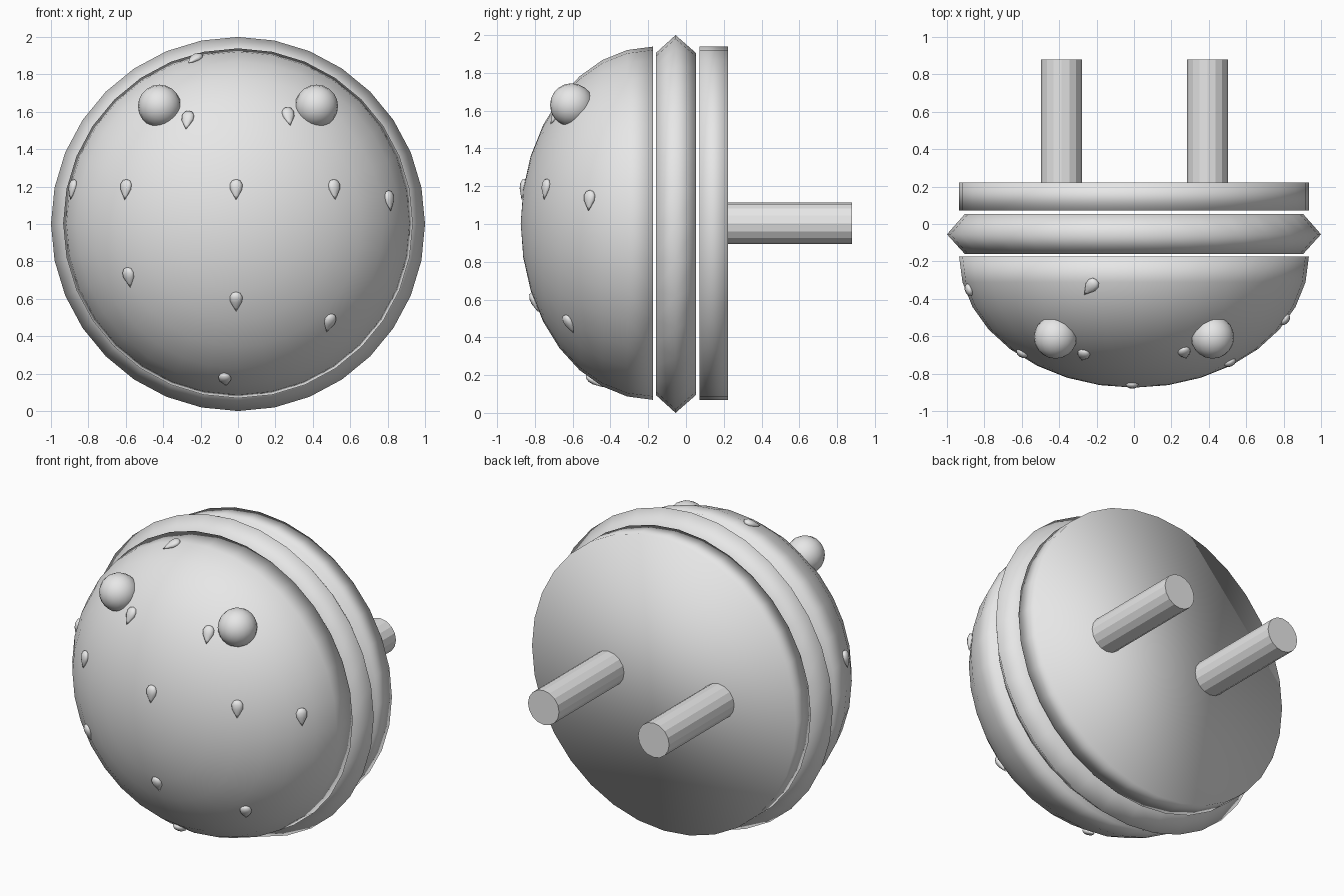
import bpy, bmesh, math
from mathutils import Matrix, Vector

if "Cube" in bpy.data.objects:
    bpy.data.objects.remove(bpy.data.objects["Cube"])

grey = bpy.data.materials.new("plain_grey")
grey.diffuse_color = (0.8, 0.8, 0.8, 1)
grey.use_nodes = True
grey.node_tree.nodes["Principled BSDF"].inputs["Base Color"].default_value = grey.diffuse_color


def lathe(name, profile, segs, matrix, smooth=True):
    """Spin (radius, y) points around the y axis; zero radius makes a pole."""
    bm = bmesh.new()
    rings = []
    for r, y in profile:
        n = 1 if r == 0 else segs
        rings.append([bm.verts.new((r * math.cos(2 * math.pi * i / segs), y,
                                    r * math.sin(2 * math.pi * i / segs))) for i in range(n)])
    for a, b in zip(rings, rings[1:]):
        for i in range(segs):
            j = (i + 1) % segs
            quad = [a[i % len(a)], a[j % len(a)], b[j % len(b)], b[i % len(b)]]
            bm.faces.new(list(dict.fromkeys(quad)))
    for ring in (rings[0], rings[-1]):
        if len(ring) > 1:
            bm.faces.new(ring)
    bmesh.ops.transform(bm, matrix=matrix, verts=bm.verts)
    bmesh.ops.recalc_face_normals(bm, faces=bm.faces)
    for f in bm.faces:
        f.smooth = smooth
    mesh = bpy.data.meshes.new(name)
    bm.to_mesh(mesh)
    bm.free()
    mesh.materials.append(grey)
    ob = bpy.data.objects.new(name, mesh)
    bpy.context.collection.objects.link(ob)
    return ob


# Domed front, bevelled middle ring and flat back, all around one axis
R, DEPTH, RIM = 0.935, 0.70, -0.175
centre = Matrix.Translation((0, 0, 1.0))
arc = [math.pi / 2 * i / 8 for i in range(9)]
dome = [(R * math.cos(a) if a < 1.57 else 0, RIM - DEPTH * math.sin(a)) for a in arc]
lift = Matrix.Translation((0, 0, 1.004))
lathe("front_dome", dome, 32, lift)
lathe("middle_ring", [(0.905, -0.16), (1.0, -0.055), (0.905, 0.053)], 32, centre)
lathe("back_disc", [(R, 0.072), (R, 0.222)], 32, lift)

# Two pegs at the back
for side, x in (("left", -0.387), ("right", 0.393)):
    lathe(side + "_peg", [(0.11, 0.2), (0.11, 0.88)], 16,
          Matrix.Translation((x, 0, 1.003)), smooth=False)

# Ball eyes
ball = [(0.115 * math.sin(math.pi * i / 10) if 0 < i < 10 else 0,
         -0.115 * math.cos(math.pi * i / 10)) for i in range(11)]
for side, s in (("left", -1), ("right", 1)):
    lathe(side + "_eye", ball, 20, Matrix.Translation((s * 0.42, -0.605, 1.63)))

# Teardrop seeds lying on the dome, tips pointing down
seed = [(0, -0.05), (0.022, -0.043), (0.034, -0.022), (0.032, 0.005), (0.014, 0.038), (0, 0.062)]
spots = [(-0.27, 1.56), (0.27, 1.58), (-0.60, 1.19), (-0.01, 1.19), (0.515, 1.19), (0.81, 1.13),
         (-0.885, 1.19), (-0.585, 0.72), (-0.01, 0.59), (0.49, 0.475), (-0.07, 0.17), (-0.23, 1.885)]
for k, (x, z) in enumerate(spots):
    h = z - 1.004
    drop = DEPTH * math.sqrt(max(0, 1 - (x * x + h * h) / R ** 2))
    normal = Vector((x / R ** 2, -drop / DEPTH ** 2, h / R ** 2)).normalized()
    down = Vector((0, 0, -1))
    down = (down - normal * down.dot(normal)).normalized()
    across = down.cross(normal)
    turn = Matrix((across, down, normal)).transposed().to_4x4()
    place = Matrix.Translation((x, RIM - drop, z)) @ turn @ Matrix.Diagonal((1, 1, 0.6, 1))
    lathe(f"seed_{k + 1}", seed, 12, place)
